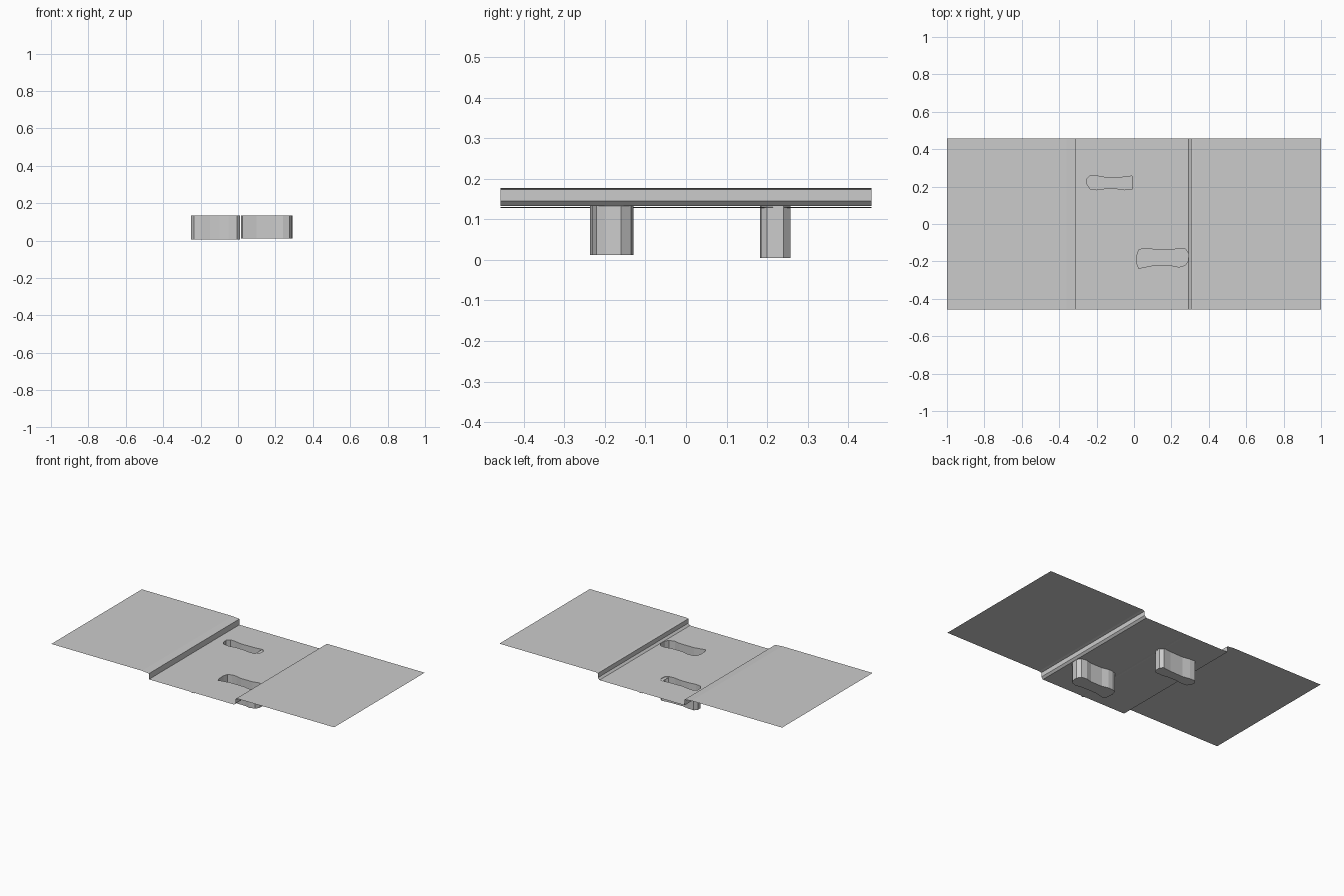
import bpy, bmesh

if "Cube" in bpy.data.objects:
    bpy.data.objects.remove(bpy.data.objects["Cube"])

HALF_Y = 0.457
FLOOR_Z = 0.133


def finish(bm, name):
    mesh = bpy.data.meshes.new(name)
    bm.to_mesh(mesh)
    bm.free()
    obj = bpy.data.objects.new(name, mesh)
    bpy.context.collection.objects.link(obj)
    return obj


def sheet(name, profile):
    """Sweep an x-z profile across the full depth."""
    bm = bmesh.new()
    rows = [[bm.verts.new((x, y, z)) for x, z in profile] for y in (-HALF_Y, HALF_Y)]
    for i in range(len(profile) - 1):
        bm.faces.new((rows[0][i], rows[0][i + 1], rows[1][i + 1], rows[1][i]))
    return finish(bm, name)


def loop(bm, pts, z):
    verts = [bm.verts.new((x, y, z)) for x, y in pts]
    edges = [bm.edges.new((verts[i - 1], verts[i])) for i in range(len(verts))]
    return verts, edges


# Raised decks with their step down to the channel
sheet("left_deck", [(-1, 0.175), (-0.36, 0.175), (-0.31, 0.17), (-0.31, FLOOR_Z)])
sheet("right_deck", [(0.292, FLOOR_Z), (0.304, 0.145), (0.304, 0.173), (0.32, 0.177), (1, 0.177)])

# Wavy pocket outlines (clockwise) and their depths
back_pocket = [(-0.252, 0.24), (-0.235, 0.258), (-0.2, 0.257), (-0.15, 0.248), (-0.06, 0.25),
               (-0.005, 0.257), (0.012, 0.24), (0.01, 0.2), (-0.005, 0.185), (-0.05, 0.183),
               (-0.1, 0.19), (-0.15, 0.19), (-0.2, 0.183), (-0.235, 0.188), (-0.25, 0.21)]
front_pocket = [(0.015, -0.17), (0.025, -0.14), (0.05, -0.13), (0.08, -0.13), (0.12, -0.14),
                (0.2, -0.14), (0.24, -0.13), (0.275, -0.135), (0.292, -0.16), (0.288, -0.2),
                (0.275, -0.22), (0.24, -0.23), (0.2, -0.222), (0.1, -0.222), (0.05, -0.232),
                (0.025, -0.237), (0.017, -0.215)]
pockets = {"back_pocket": (back_pocket, 0.005), "front_pocket": (front_pocket, 0.012)}

# Channel floor with two openings
bm = bmesh.new()
rim = [(-0.31, -HALF_Y), (0.292, -HALF_Y), (0.292, HALF_Y), (-0.31, HALF_Y)]
edges = loop(bm, rim, FLOOR_Z)[1]
for outline, depth in pockets.values():
    edges += loop(bm, outline, FLOOR_Z)[1]
bmesh.ops.triangle_fill(bm, edges=edges, use_beauty=True, normal=(0, 0, 1))
for f in bm.faces:
    f.normal_update()
    if f.normal.z < 0:
        f.normal_flip()
finish(bm, "channel_floor")

# Pocket walls and bottoms, facing inward and up like the sheet
for name, (outline, bottom) in pockets.items():
    bm = bmesh.new()
    top = loop(bm, outline, FLOOR_Z)[0]
    low = loop(bm, outline, bottom)[0]
    for i in range(len(top)):
        bm.faces.new((top[i - 1], top[i], low[i], low[i - 1]))
    bm.faces.new(low[::-1])
    finish(bm, name)

# Small tab on the underside edge of the channel, resting level of the model
sheet("floor_seam", [(-0.012, FLOOR_Z - 0.003), (0.0, FLOOR_Z - 0.005), (0.012, FLOOR_Z - 0.003)])
